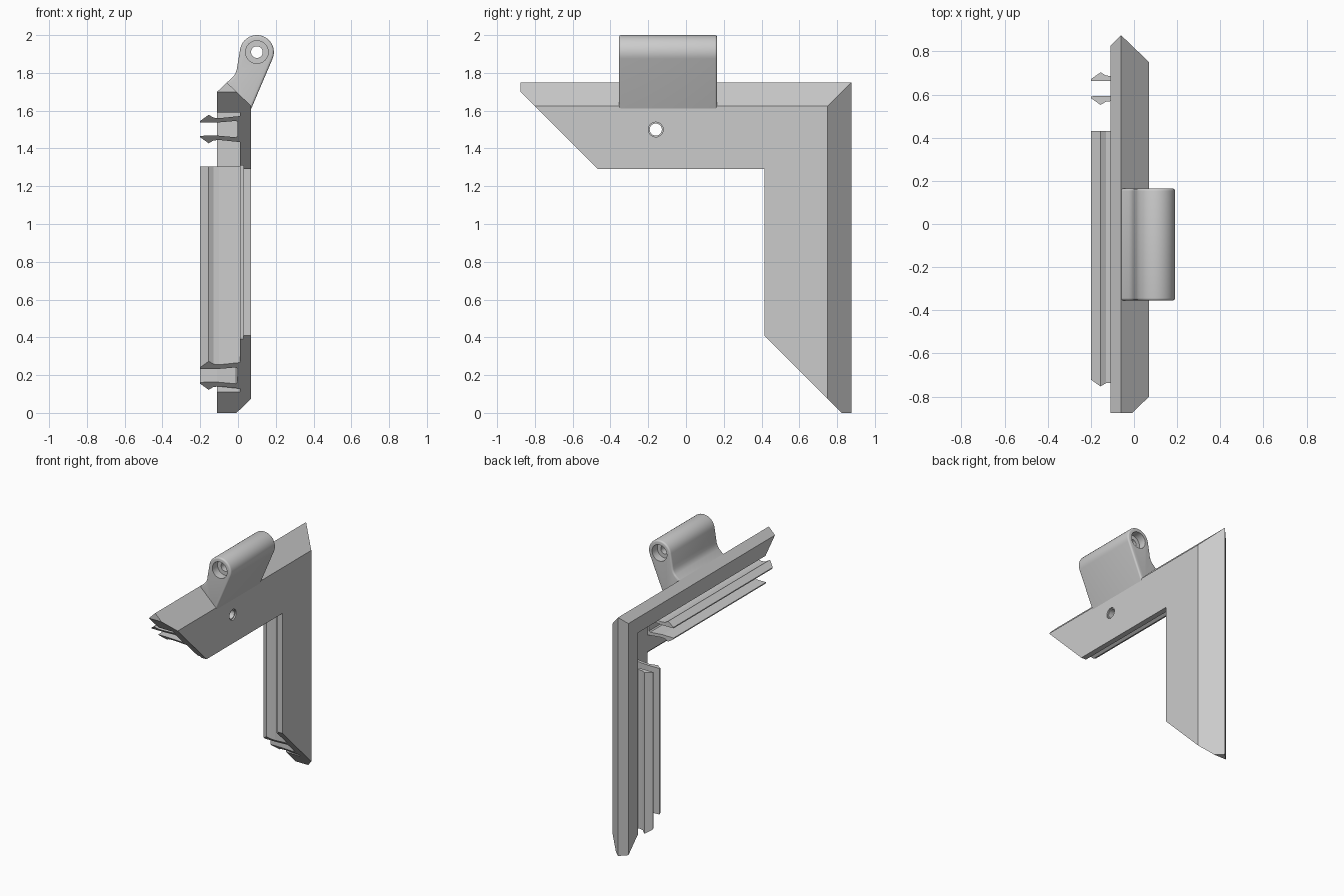
import bpy, bmesh, math
from mathutils import Vector

cube = bpy.data.objects.get("Cube")
if cube:
    bpy.data.objects.remove(cube, do_unlink=True)

grey = bpy.data.materials.new("plain grey")
grey.use_nodes = True
COLOUR = (0.6, 0.6, 0.6, 1)
grey.diffuse_color = COLOUR
grey.node_tree.nodes["Principled BSDF"].inputs["Base Color"].default_value = COLOUR

HALF = 0.875      # half the length of each arm
LIP = 0.05        # depth where the slanted arm end begins


def make_object(name, bm):
    bmesh.ops.remove_doubles(bm, verts=bm.verts, dist=0.0002)
    bmesh.ops.recalc_face_normals(bm, faces=bm.faces)
    mesh = bpy.data.meshes.new(name)
    bm.to_mesh(mesh)
    bm.free()
    mesh.materials.append(grey)
    obj = bpy.data.objects.new(name, mesh)
    bpy.context.collection.objects.link(obj)
    return obj


def horizontal(x, s, d):
    return Vector((x, s - HALF, 2 * HALF - d))


def vertical(x, s, d):
    return Vector((x, HALF - d, s))


def sweep(bm, section, place, end, cap_end):
    """Run a section of (x, depth) along an arm with a 45 degree start."""
    a = [bm.verts.new(place(x, max(0, d - LIP), d)) for x, d in section]
    b = [bm.verts.new(place(x, end(d), d)) for x, d in section]
    n = len(section)
    for i in range(n):
        j = (i + 1) % n
        bm.faces.new((a[i], a[j], b[j], b[i]))
    # a tip above the slanted cut is a separate flat face
    if section[1][1] < LIP:
        bm.faces.new(a[:3])
        bm.faces.new([a[0]] + a[2:])
    else:
        bm.faces.new(a)
    if cap_end:
        bm.faces.new(b)


def cutter(name, radius, depth, location, rotation):
    bm = bmesh.new()
    bmesh.ops.create_cone(bm, cap_ends=True, segments=48, radius1=radius,
                          radius2=radius, depth=depth)
    obj = make_object(name, bm)
    obj.location = location
    obj.rotation_euler = rotation
    obj.hide_render = True
    obj.hide_set(True)
    return obj


def cut(obj, tools):
    for tool in tools:
        mod = obj.modifiers.new("hole", 'BOOLEAN')
        mod.object = tool
        mod.solver = 'EXACT'


def shade(obj, angle=35):
    bpy.ops.object.select_all(action='DESELECT')
    obj.select_set(True)
    bpy.context.view_layer.objects.active = obj
    bpy.ops.object.shade_smooth_by_angle(angle=math.radians(angle))


# Mitred corner frame: outer wall, chamfers and face plate
frame_section = [(-0.11, LIP), (-0.06, 0), (-0.008, LIP), (0.07, 0.125),
                 (0.07, 0.46), (0.03, 0.46), (0.03, 0.44), (0.01, 0.44),
                 (0.01, 0.16), (-0.11, 0.16)]
bm = bmesh.new()
for place in (horizontal, vertical):
    sweep(bm, frame_section, place, lambda d: 2 * HALF - d, False)
frame = make_object("corner_frame", bm)

# Barbed snap channels on the inside of both arms
half_clip = [(0.015, 0.178), (-0.1, 0.19), (-0.13, 0.187), (-0.155, 0.172),
             (-0.2, 0.204), (-0.2, 0.212), (-0.11, 0.213), (-0.01, 0.204),
             (-0.002, 0.212)]
clip_section = half_clip + [(x, 0.495 - d) for x, d in reversed(half_clip)]
clips = []
for name, place in (("upper_snap_channel", horizontal), ("side_snap_channel", vertical)):
    bm = bmesh.new()
    sweep(bm, clip_section, place, lambda d: 1.305, True)
    clips.append(make_object(name, bm))

# Screw hole through the face plate, with a shallow wider mouth
sideways = (0, math.pi / 2, 0)
screw = cutter("screw_hole_cutter", 0.032, 0.3, (0.02, -0.16, 1.5), sideways)
mouth = cutter("screw_mouth_cutter", 0.039, 0.04, (0.08, -0.16, 1.5), sideways)
cut(frame, [screw, mouth])
cut(clips[0], [screw])

# Hinge knuckle: rounded eye, leaning web and foot sunk into the frame
Y0, Y1 = -0.355, 0.165
EYE = Vector((0.1, 0, 1.91))
profile = [(0.05, 1.563), (0.075, 1.622)]
for i in range(25):
    t = math.radians(-23 + i * (193 + 0) / 24)
    profile.append((EYE.x + 0.09 * math.cos(t), EYE.z + 0.09 * math.sin(t)))
profile += [(-0.003, 1.84), (-0.007, 1.815), (-0.014, 1.796), (-0.025, 1.78),
            (-0.062, 1.746), (-0.05, 1.65), (0.03, 1.6)]
bm = bmesh.new()
cap = bm.faces.new([bm.verts.new((x, Y0, z)) for x, z in profile])
made = bmesh.ops.extrude_face_region(bm, geom=[cap])["geom"]
bmesh.ops.translate(bm, vec=(0, Y1 - Y0, 0),
                    verts=[g for g in made if isinstance(g, bmesh.types.BMVert)])
rims = [e for e in bm.edges if abs(e.verts[0].co.y - e.verts[1].co.y) < 1e-5]
bmesh.ops.bevel(bm, geom=rims, offset=0.012, segments=4, profile=0.5,
                affect='EDGES', clamp_overlap=True)
hinge = make_object("hinge_knuckle", bm)

# Pin bore with a counterbore at each end
across = (math.pi / 2, 0, 0)
tools = [cutter("pin_bore_cutter", 0.031, 0.8, (EYE.x, -0.1, EYE.z), across)]
for y in (Y0, Y1):
    tools.append(cutter("counterbore_cutter", 0.06, 0.12, (EYE.x, y, EYE.z), across))
cut(hinge, tools)

shade(hinge)
shade(frame, 20)
